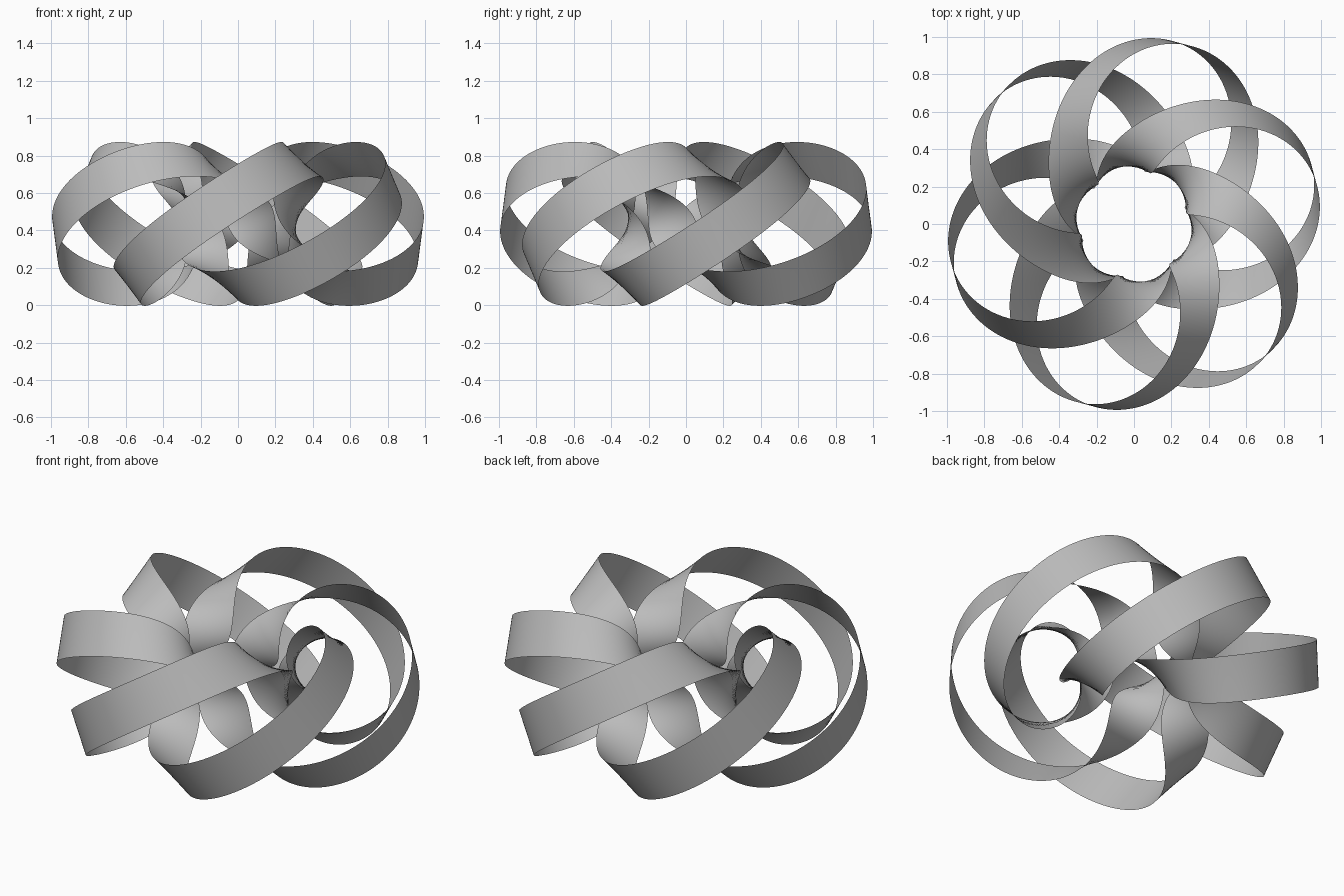
import bpy, bmesh
from math import pi, sin, cos, radians
from mathutils import Vector, Matrix

cube = bpy.data.objects.get("Cube")
if cube:
    bpy.data.objects.remove(cube)

RING = 0.655        # radius of the ring the bands wind around
TUBE = 0.343        # radius of the winding
HALF_WIDTH = 0.128  # half the width of a band
CENTRE_Z = 0.435
TURN = 0.5          # turns about the axis per winding
STEPS = 320
BANDS = 3

grey = bpy.data.materials.new("soft_grey")
grey.use_nodes = True
colour = (0.5, 0.5, 0.5, 1)
grey.diffuse_color = colour
grey.node_tree.nodes["Principled BSDF"].inputs["Base Color"].default_value = colour


def frame(t):
    """Point on the winding and the binormal of the curve there."""
    r, s, c = RING + TUBE * cos(t), TUBE * sin(t), TUBE * cos(t)
    # radial, tangential and vertical parts
    first = Vector((-s, r * TURN, c))
    second = Vector((-c - r * TURN ** 2, -2 * s * TURN, -s))
    side = first.cross(second).normalized()
    spin = Matrix.Rotation(TURN * t, 3, 'Z')
    return spin @ Vector((r, 0, s)), spin @ side


def make_band(name, angle):
    bm = bmesh.new()
    rows = []
    for i in range(STEPS):
        point, side = frame(4 * pi * i / STEPS)
        rows.append([bm.verts.new(point + side * HALF_WIDTH * k) for k in (-1, 0, 1)])
    for i, row in enumerate(rows):
        following = rows[(i + 1) % STEPS]
        for k in range(2):
            bm.faces.new((row[k], following[k], following[k + 1], row[k + 1]))
    bm.transform(Matrix.Translation((0, 0, CENTRE_Z)) @ Matrix.Rotation(angle, 4, 'Z'))
    for face in bm.faces:
        face.smooth = True
    mesh = bpy.data.meshes.new(name)
    bm.to_mesh(mesh)
    bm.free()
    mesh.materials.append(grey)
    band = bpy.data.objects.new(name, mesh)
    bpy.context.collection.objects.link(band)


# Three interlinked bands, each winding twice
for n in range(BANDS):
    make_band(f"ribbon_band_{n + 1}", radians(15 + 60 * n))
